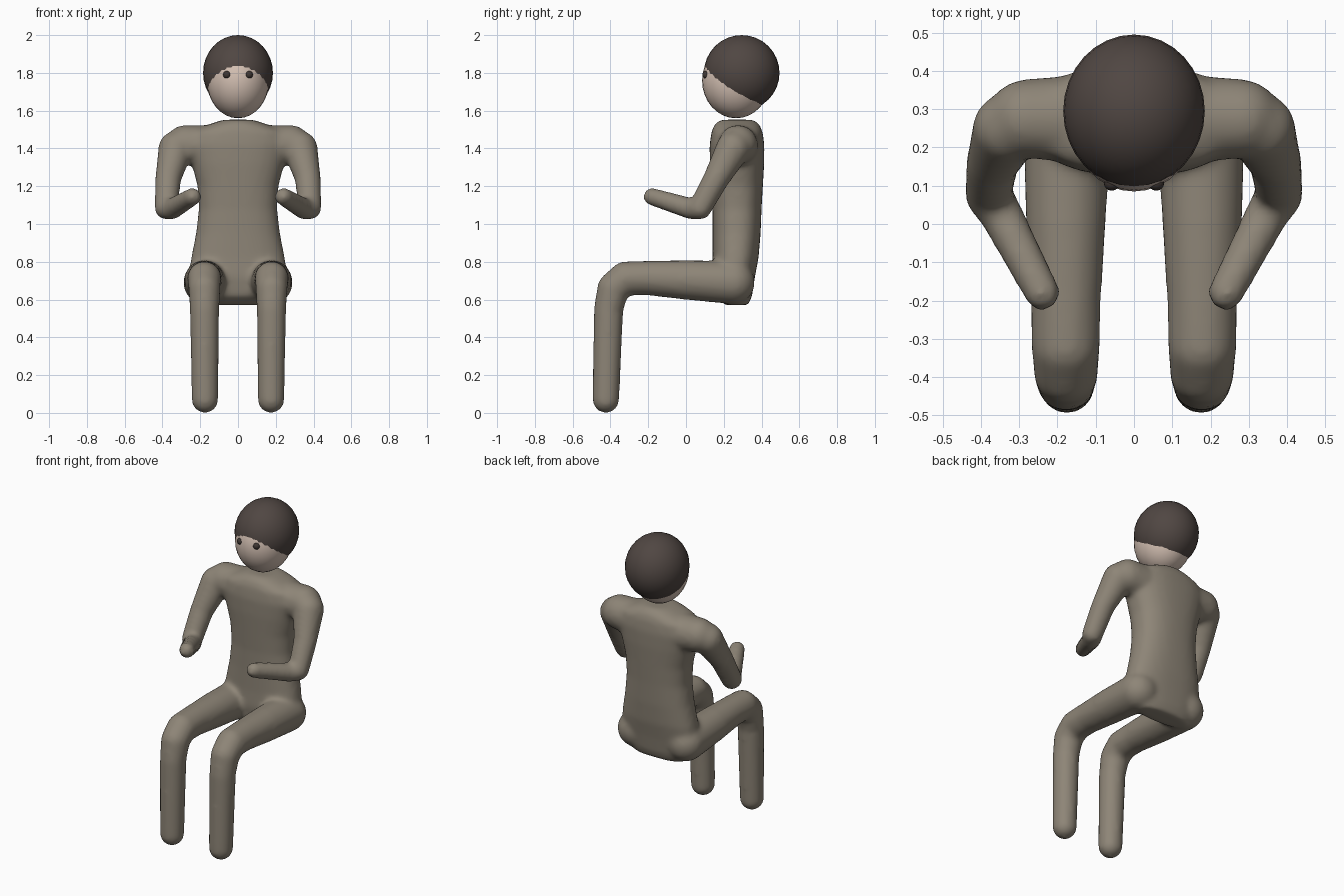
import bpy, bmesh
from math import cos, sin, pi, copysign
from mathutils import Vector, Matrix

cube = bpy.data.objects.get("Cube")
if cube:
    bpy.data.objects.remove(cube, do_unlink=True)


def material(name, rgb):
    m = bpy.data.materials.new(name)
    m.use_nodes = True
    m.diffuse_color = (*rgb, 1)
    m.node_tree.nodes["Principled BSDF"].inputs["Base Color"].default_value = (*rgb, 1)
    return m


TAUPE = material("taupe", (0.27, 0.235, 0.185))
SKIN = material("skin", (0.66, 0.53, 0.45))
HAIR = material("dark_brown", (0.08, 0.062, 0.055))
EYE = material("eye_brown", (0.05, 0.038, 0.033))


def make_object(name, bm, mat):
    bmesh.ops.recalc_face_normals(bm, faces=bm.faces)
    mesh = bpy.data.meshes.new(name)
    bm.to_mesh(mesh)
    bm.free()
    mesh.materials.append(mat)
    mesh.shade_smooth()
    obj = bpy.data.objects.new(name, mesh)
    bpy.context.collection.objects.link(obj)
    return obj


def ellipsoid(name, centre, radii, mat, segments=32):
    bm = bmesh.new()
    bmesh.ops.create_uvsphere(bm, u_segments=segments, v_segments=segments // 2, radius=1)
    bmesh.ops.transform(bm, matrix=Matrix.LocRotScale(Vector(centre), None, Vector(radii)),
                        verts=bm.verts)
    return make_object(name, bm, mat)


def loft(bm, rings, power=2.4, n=40):
    """Stack rounded cross-sections given as (z, y centre, half width, half depth)."""
    loops = []
    for z, yc, hw, hd in rings:
        loop = []
        for i in range(n):
            c, s = cos(2 * pi * i / n), sin(2 * pi * i / n)
            x = copysign(abs(c) ** (2 / power), c) * hw
            y = copysign(abs(s) ** (2 / power), s) * hd
            loop.append(bm.verts.new((x, yc + y, z)))
        loops.append(loop)
    for a, b in zip(loops, loops[1:]):
        for i in range(n):
            j = (i + 1) % n
            bm.faces.new((a[i], a[j], b[j], b[i]))
    bm.faces.new(loops[0][::-1])
    bm.faces.new(loops[-1])


def limb(bm, points, side):
    """Chain of tapered cylinders with round joints, points as (x, y, z, radius)."""
    joints = [(Vector((side * x, y, z)), r) for x, y, z, r in points]
    for p, r in joints:
        bmesh.ops.create_uvsphere(bm, u_segments=24, v_segments=16, radius=r,
                                  matrix=Matrix.Translation(p))
    for (p, r), (q, s) in zip(joints, joints[1:]):
        turn = (q - p).to_track_quat("Z", "Y").to_matrix().to_4x4()
        bmesh.ops.create_cone(bm, cap_ends=True, segments=24, radius1=r, radius2=s,
                              depth=(q - p).length,
                              matrix=Matrix.Translation((p + q) / 2) @ turn)


# Torso from seat to neck stump
TORSO = [(0.57, 0.27, 0.17, 0.06), (0.62, 0.25, 0.235, 0.10), (0.72, 0.25, 0.262, 0.115),
         (0.82, 0.262, 0.248, 0.122), (0.95, 0.268, 0.222, 0.127), (1.08, 0.27, 0.207, 0.130),
         (1.2, 0.27, 0.214, 0.137), (1.32, 0.27, 0.245, 0.144), (1.42, 0.27, 0.27, 0.145),
         (1.49, 0.27, 0.25, 0.135), (1.525, 0.27, 0.16, 0.12), (1.552, 0.27, 0.08, 0.09)]
# Shoulder, elbow, hand
ARM = [(0.15, 0.275, 1.41, 0.115), (0.28, 0.275, 1.42, 0.104), (0.33, 0.25, 1.40, 0.092),
       (0.37, 0.16, 1.24, 0.069), (0.38, 0.075, 1.085, 0.062), (0.35, 0.03, 1.08, 0.057),
       (0.24, -0.18, 1.145, 0.047)]
# Hip, knee, foot end
LEG = [(0.175, 0.25, 0.69, 0.115), (0.178, 0, 0.704, 0.105), (0.178, -0.2, 0.714, 0.092),
       (0.178, -0.32, 0.712, 0.09), (0.178, -0.385, 0.66, 0.085), (0.177, -0.41, 0.55, 0.078),
       (0.175, -0.424, 0.07, 0.071)]

# Body fused into one smooth surface
bm = bmesh.new()
loft(bm, TORSO)
for side in (1, -1):
    limb(bm, ARM, side)
    limb(bm, LEG, side)
body = make_object("body", bm, TAUPE)
fuse = body.modifiers.new("fuse", "REMESH")
fuse.mode = "VOXEL"
fuse.voxel_size = 0.014
fuse.use_smooth_shade = True
soften = body.modifiers.new("soften", "SMOOTH")
soften.factor = 0.5
soften.iterations = 10

# Head, overlapping hair cap and eyes
ellipsoid("head", (0, 0.265, 1.76), (0.165, 0.18, 0.2), SKIN)
ellipsoid("hair", (0, 0.295, 1.8), (0.185, 0.2, 0.2), HAIR)
for side, label in ((1, "left"), (-1, "right")):
    ellipsoid(label + "_eye", (side * 0.058, 0.108, 1.79), (0.021, 0.021, 0.021), EYE, 16)
